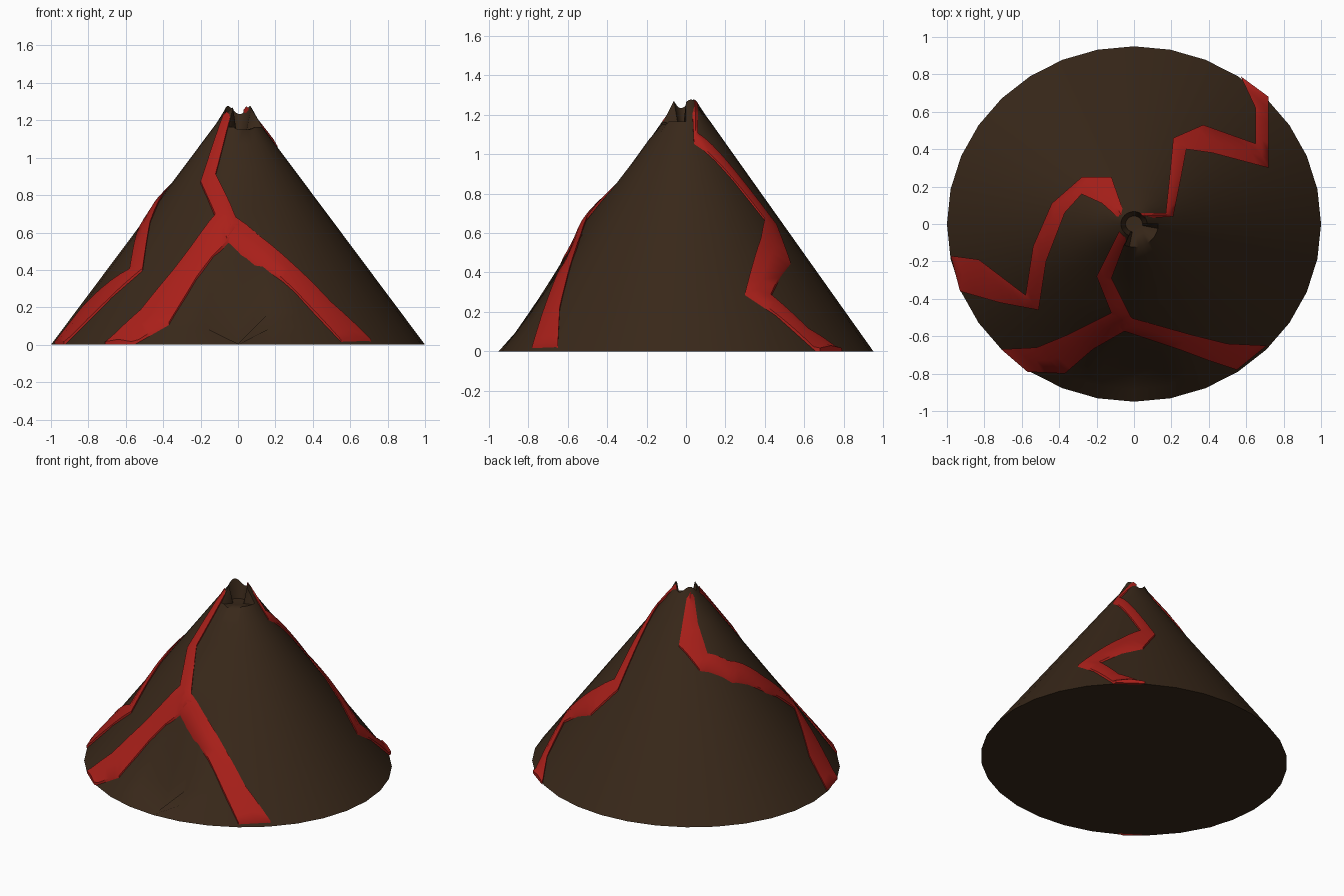
import bpy, math

if "Cube" in bpy.data.objects:
    bpy.data.objects.remove(bpy.data.objects["Cube"])

SIDES = 32


def material(name, rgb):
    m = bpy.data.materials.new(name)
    m.diffuse_color = (*rgb, 1)
    m.use_nodes = True
    m.node_tree.nodes["Principled BSDF"].inputs["Base Color"].default_value = m.diffuse_color
    return m


rock = material("rock", (0.04, 0.021, 0.01))
lava = material("lava", (0.4, 0.014, 0.01))


def height(x, y):
    """Height of the mountainside above a plan position."""
    r = math.hypot(x, y / 0.95)
    z = 1.285 * (1 - (r - 0.04) / 0.96)
    # swelling where the front stream forks
    z += 0.05 * math.exp(-((x + 0.07) ** 2 + (y + 0.52) ** 2) / 0.02)
    # gully at the foot of the front face
    if y < 0:
        t = min(max((r - 0.56) / 0.3, 0), 1)
        z -= 0.2 * t * max(0, 1 - abs(x - 0.01) / 0.15)
    return max(z, 0.005)


def make(name, verts, faces, mat, angle):
    me = bpy.data.meshes.new(name)
    me.from_pydata(verts, [], faces)
    me.materials.append(mat)
    ob = bpy.data.objects.new(name, me)
    bpy.context.collection.objects.link(ob)
    bpy.ops.object.select_all(action='DESELECT')
    ob.select_set(True)
    bpy.context.view_layer.objects.active = ob
    bpy.ops.object.mode_set(mode='EDIT')
    bpy.ops.mesh.select_all(action='SELECT')
    bpy.ops.mesh.normals_make_consistent(inside=False)
    bpy.ops.object.mode_set(mode='OBJECT')
    bpy.ops.object.shade_smooth_by_angle(angle=math.radians(angle))
    return ob


# mountain: cone rings, jagged crater rim, sunken crater floor
radii = [1, 0.93, 0.87, 0.8, 0.72, 0.64, 0.56, 0.47, 0.38, 0.29, 0.2, 0.13, 0.07]
verts, faces = [], []
for k, r in enumerate(radii + [0.045]):
    for i in range(SIDES):
        a = 2 * math.pi * i / SIDES
        x, y = r * math.cos(a), 0.95 * r * math.sin(a)
        z = 0 if k == 0 else height(x, y)
        if r == 0.07:
            z += 0.022 * math.sin(3 * a + 0.4) + 0.01
        if r < 0.14 and y < 0 and abs(x - 0.03) < 0.045:
            z = min(z, 1.15)                      # breach at the front
        if r == 0.045:
            z = 1.145
        verts.append((x, y, z))
for k in range(len(radii)):
    for i in range(SIDES):
        j = (i + 1) % SIDES
        a, b = k * SIDES, (k + 1) * SIDES
        faces.append((a + i, a + j, b + j, b + i))
faces.append(tuple(range(SIDES))[::-1])
faces.append(tuple(len(radii) * SIDES + i for i in range(SIDES)))
make("mountain", verts, faces, rock, 50)


def stream(name, left, right, steps=5):
    """Lava ribbon between two plan edges, draped over the mountainside."""
    across = [(0, -0.03), (0, 0.012), (0.5, 0.024), (1, 0.012), (1, -0.03)]
    rows = []
    for n in range(len(left) - 1):
        last = n == len(left) - 2
        for s in range(steps + last):
            t = s / steps
            l = [left[n][c] * (1 - t) + left[n + 1][c] * t for c in (0, 1)]
            r = [right[n][c] * (1 - t) + right[n + 1][c] * t for c in (0, 1)]
            row = []
            for u, lift in across:
                x, y = (l[c] * (1 - u) + r[c] * u for c in (0, 1))
                row.append((x, y, max(0, height(x, y) + lift)))
            rows.append(row)
    w = len(across)
    v = [p for row in rows for p in row]
    f = [(k * w + i, k * w + (i + 1) % w, (k + 1) * w + (i + 1) % w, (k + 1) * w + i)
         for k in range(len(rows) - 1) for i in range(w)]
    f += [tuple(range(w)), tuple(range(len(v) - w, len(v)))]
    make(name, v, f, lava, 40)


# front stream: trunk and two branches
stream("lava_front_trunk",
       [(-0.08, -0.04), (-0.20, -0.28), (-0.12, -0.48), (-0.06, -0.57)],
       [(-0.04, -0.08), (-0.12, -0.29), (-0.02, -0.49), (0.01, -0.53)])
stream("lava_front_left",
       [(-0.11, -0.47), (-0.35, -0.59), (-0.52, -0.66), (-0.71, -0.67)],
       [(-0.01, -0.55), (-0.22, -0.67), (-0.37, -0.80), (-0.57, -0.79)])
stream("lava_front_right",
       [(-0.06, -0.57), (0.24, -0.67), (0.40, -0.73), (0.55, -0.78)],
       [(-0.02, -0.50), (0.30, -0.59), (0.50, -0.64), (0.71, -0.65)])
# left stream, bending round from the back of the crater
stream("lava_left",
       [(-0.05, 0.05), (-0.12, 0.25), (-0.28, 0.25), (-0.44, 0.11),
        (-0.54, -0.12), (-0.58, -0.38), (-0.83, -0.19), (-0.98, -0.17)],
       [(-0.07, 0.02), (-0.17, 0.11), (-0.28, 0.16), (-0.37, 0.06),
        (-0.47, -0.2), (-0.51, -0.46), (-0.72, -0.42), (-0.93, -0.36)])
# right stream, zigzagging down the back right
stream("lava_right",
       [(0.03, 0.06), (0.17, 0.06), (0.19, 0.25), (0.21, 0.46), (0.37, 0.53),
        (0.65, 0.43), (0.65, 0.62), (0.57, 0.79)],
       [(0.06, 0.03), (0.21, 0.04), (0.25, 0.24), (0.28, 0.40), (0.42, 0.38),
        (0.72, 0.30), (0.72, 0.52), (0.72, 0.68)])
